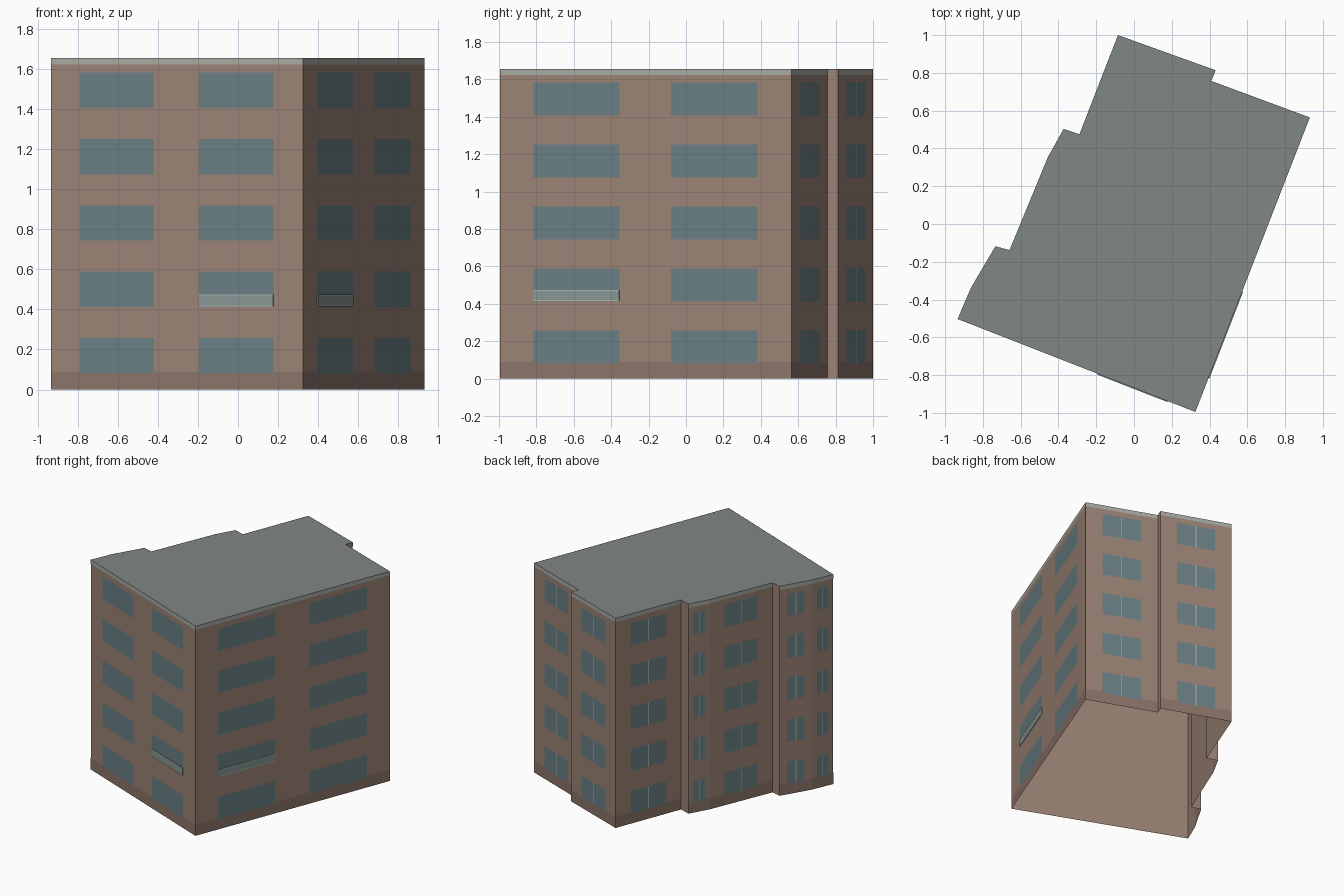
import bpy, bmesh
from mathutils import Vector

if "Cube" in bpy.data.objects:
    bpy.data.objects.remove(bpy.data.objects["Cube"])

H, PLINTH, PARAPET = 1.655, 0.09, 1.624
FLOORS = [(0.080 + 0.3315 * i, 0.257 + 0.3315 * i) for i in range(5)]

# footprint corners, anticlockwise from the front left
PLAN = [Vector(p) for p in (
    (-0.934, -0.503), (0.325, -0.995), (0.931, 0.564), (0.41, 0.757),
    (0.432, 0.814), (-0.085, 1.0), (-0.289, 0.475), (-0.373, 0.503),
    (-0.456, 0.354), (-0.659, -0.138), (-0.734, -0.118), (-0.864, -0.339))]
WIDE = [(0.115, 0.41), (0.588, 0.883)]      # plain windows, front and right
SINGLE = [(0.235, 0.765)]                   # window with a mullion, back and left
STEPS = (3, 6, 9)                           # blank return walls

COLOURS = {
    "walls": (0.33, 0.228, 0.178), "plinth": (0.26, 0.176, 0.143),
    "parapet": (0.385, 0.41, 0.37), "windows": (0.146, 0.216, 0.236),
    "mullions": (0.45, 0.48, 0.45), "roof": (0.216, 0.242, 0.235),
    "balcony_rails": (0.42, 0.46, 0.42),
    "balcony_panels": (0.24, 0.31, 0.30)}
parts = {name: bmesh.new() for name in COLOURS}


def face(part, pts):
    bm = parts[part]
    bm.faces.new([bm.verts.new(p) for p in pts])


def wall_frame(i, span):
    """Ends of a stretch of wall and its outward normal."""
    a, b = PLAN[i], PLAN[(i + 1) % len(PLAN)]
    d = (b - a).normalized()
    return a.lerp(b, span[0]), a.lerp(b, span[1]), Vector((d.y, -d.x))


def panel(part, i, span, z0, z1, out=0.0):
    """Flat sheet lying on a wall."""
    p, q, n = wall_frame(i, span)
    p, q = p + n * out, q + n * out
    face(part, [(*p, z0), (*q, z0), (*q, z1), (*p, z1)])


def wall_box(part, i, span, z0, z1, depth):
    """Box standing proud of a wall."""
    p, q, n = wall_frame(i, span)
    ring = [p, p + n * depth, q + n * depth, q]
    for s, t in zip(ring[:3], ring[1:]):
        face(part, [(*s, z0), (*t, z0), (*t, z1), (*s, z1)])
    face(part, [(*v, z1) for v in ring])
    face(part, [(*v, z0) for v in reversed(ring)])


for i in range(len(PLAN)):
    # open-bottomed wall shell
    panel("walls", i, (0, 1), 0, H)
    if i in STEPS:
        continue
    # plinth and parapet bands
    panel("plinth", i, (0, 1), 0, PLINTH, 0.0008)
    panel("parapet", i, (0, 1), PARAPET, H, 0.0008)
    # windows, split by a mullion on the back and left
    p, q, n = wall_frame(i, (0, 1))
    half = 0.003 / (q - p).length
    for z0, z1 in FLOORS:
        for span in WIDE if i < 2 else SINGLE:
            panel("windows", i, span, z0, z1, 0.0016)
        if i >= 2:
            panel("mullions", i, (0.5 - half, 0.5 + half), z0, z1, 0.0024)

# flat roof
face("roof", [(*p, H) for p in PLAN])

# shallow balconies on the first upper floor
for i, span in ((0, WIDE[1]), (1, WIDE[0])):
    wall_box("balcony_panels", i, span, 0.415, 0.474, 0.005)
    for z in (0.415, 0.469):
        panel("balcony_rails", i, span, z, z + 0.005, 0.0058)

# turn each part into an object
for name, bm in parts.items():
    bmesh.ops.remove_doubles(bm, verts=bm.verts, dist=1e-5)
    mesh = bpy.data.meshes.new(name)
    bm.to_mesh(mesh)
    bm.free()
    mat = bpy.data.materials.new(name + "_colour")
    mat.diffuse_color = (*COLOURS[name], 1)
    mat.use_nodes = True
    mat.node_tree.nodes["Principled BSDF"].inputs["Base Color"].default_value = mat.diffuse_color
    mesh.materials.append(mat)
    bpy.context.collection.objects.link(bpy.data.objects.new(name, mesh))
